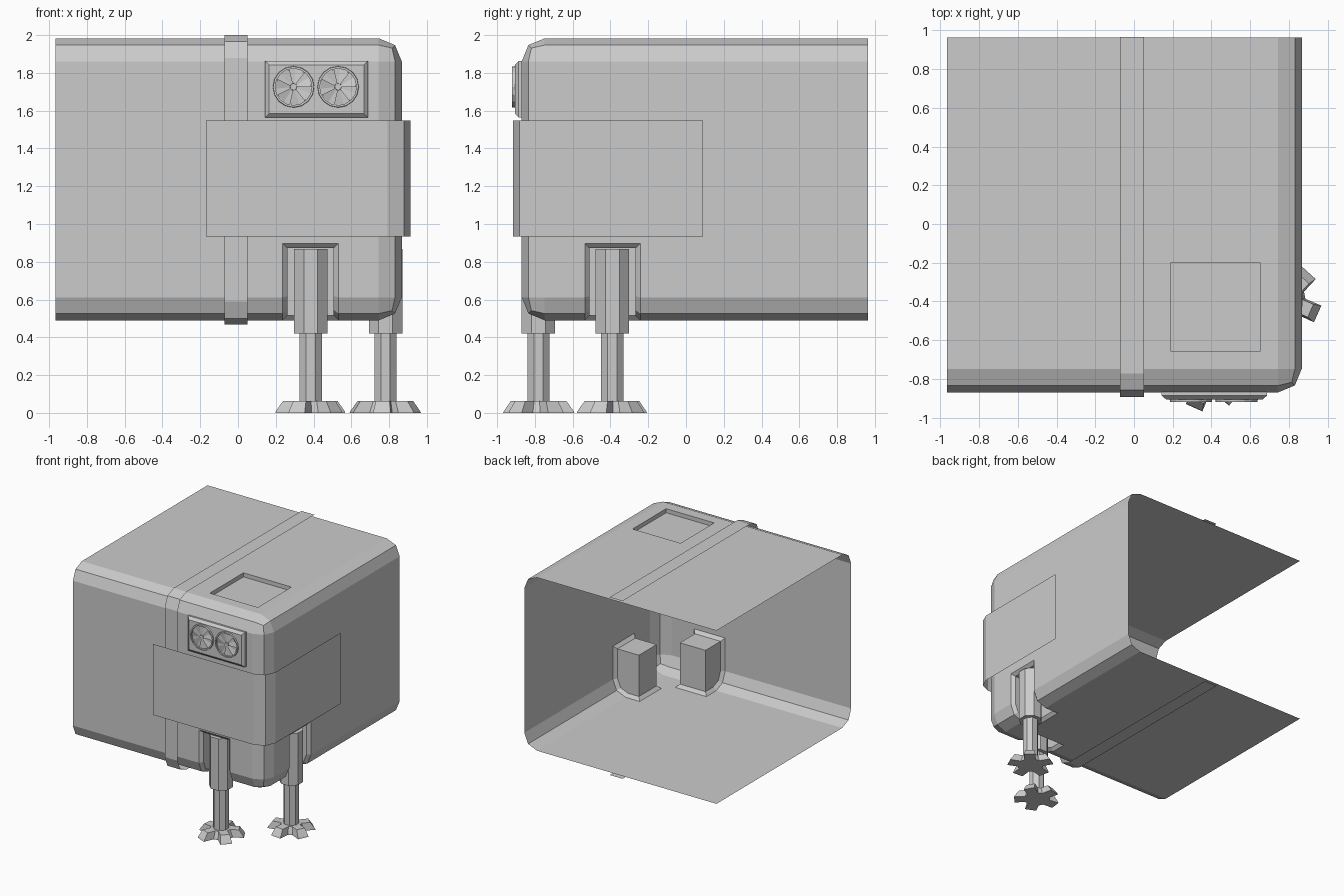
import bpy, bmesh
from math import radians, cos, sin, pi
from mathutils import Matrix, Vector

if "Cube" in bpy.data.objects:
    bpy.data.objects.remove(bpy.data.objects["Cube"])


def make(name, bm):
    me = bpy.data.meshes.new(name)
    bm.normal_update()
    bm.to_mesh(me)
    bm.free()
    ob = bpy.data.objects.new(name, me)
    bpy.context.collection.objects.link(ob)
    return ob


def box_bm(lo, hi):
    bm = bmesh.new()
    lo, hi = Vector(lo), Vector(hi)
    size = hi - lo
    bmesh.ops.create_cube(bm, size=1, matrix=Matrix.Translation((lo + hi) / 2) @ Matrix.Diagonal((*size, 1)))
    return bm


def strip(name, points, offset):
    """Open single-surface strip: a path swept along one vector."""
    bm = bmesh.new()
    a = [bm.verts.new(p) for p in points]
    b = [bm.verts.new(Vector(p) + Vector(offset)) for p in points]
    for i in range(len(a) - 1):
        bm.faces.new((a[i], a[i + 1], b[i + 1], b[i]))
    return make(name, bm)


def loft(name, rings, cap_start=True, cap_end=True):
    """Skin closed rings of equal length."""
    bm = bmesh.new()
    vs = [[bm.verts.new(p) for p in r] for r in rings]
    n = len(vs[0])
    for r, s in zip(vs, vs[1:]):
        for i in range(n):
            bm.faces.new((r[i], r[(i + 1) % n], s[(i + 1) % n], s[i]))
    if cap_start:
        bm.faces.new(vs[0][::-1])
    if cap_end:
        bm.faces.new(vs[-1])
    bmesh.ops.recalc_face_normals(bm, faces=bm.faces)
    return make(name, bm)


X0, X1, Y0, Y1, Z0, Z1 = -0.966, 0.867, -0.87, 0.964, 0.49, 1.983
BEV = 0.122

# Rounded shell, solid at first
bm = box_bm((X0, Y0, Z0), (X1, Y1, Z1))


def is_cap(f):
    c = f.calc_center_median()
    return abs(c.x - X0) < 1e-3 or abs(c.y - Y1) < 1e-3


edges = [e for e in bm.edges if not any(is_cap(f) for f in e.link_faces)]
bmesh.ops.bevel(bm, geom=edges, offset=BEV, segments=2, profile=0.5, affect='EDGES')
shell = make("hull_shell", bm)

# Cutters: roof hatch recess and two leg wells
cuts = [((0.192, -0.658, Z1 - 0.035), (0.65, -0.2, 2.2)),
        ((0.262, -1.1, 0.2), (0.506, -0.64, 0.872)),
        ((0.637, -0.51, 0.2), (1.1, -0.268, 0.872))]
for i, (lo, hi) in enumerate(cuts):
    c = make(f"cutter_{i}", box_bm(lo, hi))
    c.hide_render = True
    c.hide_viewport = False
    m = shell.modifiers.new("cut", 'BOOLEAN')
    m.operation, m.solver, m.object = 'DIFFERENCE', 'EXACT', c
dg = bpy.context.evaluated_depsgraph_get()
bm = bmesh.new()
bm.from_mesh(bpy.data.meshes.new_from_object(shell.evaluated_get(dg)))
shell.modifiers.clear()
for o in [o for o in bpy.data.objects if o.name.startswith("cutter")]:
    bpy.data.objects.remove(o)

# Chamfered lip round each well
bm.normal_update()


def in_well(v):
    return any(all(lo[k] - 1e-3 < v.co[k] < hi[k] + 1e-3 for k in range(3)) for lo, hi in cuts[1:])


lip = [e for e in bm.edges if all(in_well(v) for v in e.verts) and len(e.link_faces) == 2
       and e.calc_face_angle_signed() > radians(60)]
bmesh.ops.bevel(bm, geom=lip, offset=0.026, segments=1, affect='EDGES')
# Open the left and back sides
bmesh.ops.delete(bm, geom=[f for f in bm.faces if is_cap(f)], context='FACES')
bm.to_mesh(shell.data)
bm.free()

# Band wrapped round top, front and bottom
yb, zt, zb = -0.895, 2.0, 0.468
half = [(0.967, 0), (yb + 0.122, 0), (yb + 0.036, 0.033), (yb, 0.122)]
path = [(-0.072, y, zt - d) for y, d in half] + [(-0.072, y, zb + d) for y, d in reversed(half)]
strip("wrap_band", path, (0.123, 0, 0))

# Corner panel wrapped round front and right
xp, yp = 0.914, -0.917
path = [(-0.17, yp, 0.935), (xp - 0.122, yp, 0.935), (xp - 0.036, yp + 0.036, 0.935),
        (xp, yp + 0.122, 0.935), (xp, 0.09, 0.935)]
strip("corner_panel", path, (0, 0, 0.612))


# Fan housing: chamfered box on the front wall
def rect(y, d):
    return [(x, y, z) for x, z in ((0.143 + d, 1.563 + d), (0.688 - d, 1.563 + d),
                                   (0.688 - d, 1.863 - d), (0.143 + d, 1.863 - d))]


loft("fan_housing", [rect(Y0 + 0.01, 0), rect(-0.886, 0), rect(-0.906, 0.022)])


def disc(cx, y, r, n=16):
    return [(cx + r * cos(2 * pi * i / n), y, 1.726 + r * sin(2 * pi * i / n)) for i in range(n)]


# Fan rings with hub and blades
for k, cx in enumerate((0.294, 0.53)):
    loft(f"fan_ring_{k}", [disc(cx, -0.904, 0.11), disc(cx, -0.92, 0.108),
                           disc(cx, -0.92, 0.097), disc(cx, -0.907, 0.097)], False, True)
    loft(f"fan_hub_{k}", [disc(cx, -0.907, 0.02, 8), disc(cx, -0.917, 0.018, 8)], False)
    bm = bmesh.new()
    for i in range(7):
        a = 2 * pi * i / 7
        pts = [(a, 0.018, -0.917), (a, 0.095, -0.917), (a + 0.55, 0.095, -0.909), (a + 0.55, 0.018, -0.909)]
        bm.faces.new([bm.verts.new((cx + r * cos(t), y, 1.726 + r * sin(t))) for t, r, y in pts])
    make(f"fan_blades_{k}", bm)


# Legs: octagonal sleeve and strut on a five-pronged foot
def leg(prefix, cx, cy, turn):
    def octo(r, z):
        return [(cx + r * cos(turn + (i + 0.5) * pi / 4), cy + r * sin(turn + (i + 0.5) * pi / 4), z)
                for i in range(8)]

    def star(s, z):
        pts = []
        for i in range(5):
            a = turn + radians(-24) + i * radians(72)
            for da, r in ((-0.25, 0.19), (0.25, 0.19), (0.45, 0.105), (radians(72) - 0.45, 0.105)):
                pts.append((cx + s * r * cos(a + da), cy + s * r * sin(a + da), z))
        return pts

    loft(prefix + "_foot", [star(1, 0), star(0.97, 0.012), star(0.78, 0.063)])
    loft(prefix + "_strut", [octo(0.064, 0.05), octo(0.064, 0.45)])
    loft(prefix + "_sleeve", [octo(0.096, 0.42), octo(0.096, 0.868)])


leg("front_leg", 0.385, -0.781, radians(-90))
leg("side_leg", 0.781, -0.39, 0)
